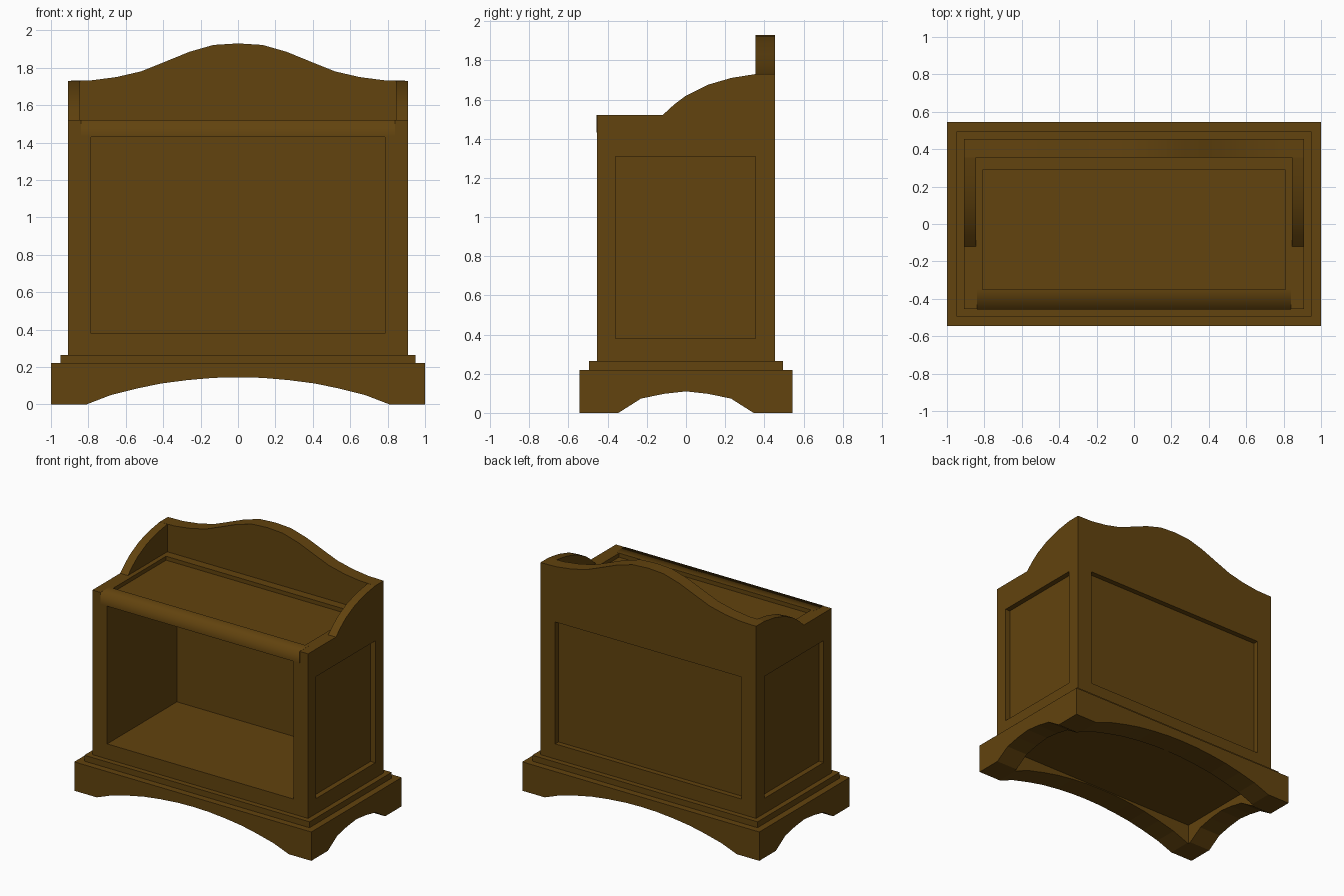
import bpy
import bmesh
import math

cube = bpy.data.objects.get("Cube")
if cube:
    bpy.data.objects.remove(cube, do_unlink=True)

# Single dark wood colour
wood = bpy.data.materials.new("dark_wood")
wood.use_nodes = True
COLOR = (0.122, 0.056, 0.0044, 1)
wood.diffuse_color = COLOR
for node in wood.node_tree.nodes:
    if node.type == 'BSDF_PRINCIPLED':
        node.inputs["Base Color"].default_value = COLOR
        node.inputs["Roughness"].default_value = 0.7


def prism(name, profile, axis, start, end):
    """Extrude a 2D profile (horizontal, z) along the x or y axis."""
    bm = bmesh.new()

    def place(p, d):
        return (d, p[0], p[1]) if axis == 'x' else (p[0], d, p[1])

    face = bm.faces.new([bm.verts.new(place(p, start)) for p in profile])
    moved = bmesh.ops.extrude_face_region(bm, geom=[face])["geom"]
    for v in moved:
        if isinstance(v, bmesh.types.BMVert):
            v.co['xyz'.index(axis)] = end
    bmesh.ops.recalc_face_normals(bm, faces=bm.faces)
    mesh = bpy.data.meshes.new(name)
    bm.to_mesh(mesh)
    bm.free()
    mesh.materials.append(wood)
    obj = bpy.data.objects.new(name, mesh)
    bpy.context.collection.objects.link(obj)
    return obj


def box(name, x, y, z):
    """Box from (min, max) ranges."""
    return prism(name, [(x[0], z[0]), (x[1], z[0]), (x[1], z[1]), (x[0], z[1])], 'y', *y)


def activate(obj):
    bpy.ops.object.select_all(action='DESELECT')
    obj.select_set(True)
    bpy.context.view_layer.objects.active = obj


def cut(obj, cutter):
    """Subtract the cutter and discard it."""
    cutter.hide_render = True
    mod = obj.modifiers.new("cut", 'BOOLEAN')
    mod.operation = 'DIFFERENCE'
    mod.solver = 'EXACT'
    mod.object = cutter
    activate(obj)
    bpy.ops.object.modifier_apply(modifier=mod.name)
    bpy.data.objects.remove(cutter, do_unlink=True)


def smooth(obj):
    activate(obj)
    bpy.ops.object.shade_smooth_by_angle(angle=math.radians(30))


def mirrored(half):
    """Complete a half profile that begins on the centre line."""
    return [(-u, z) for u, z in reversed(half[1:])] + half


# Plinth: hollow below, with an arch through each wall
plinth = box("plinth", (-1, 1), (-0.545, 0.545), (0, 0.22))
cut(plinth, box("plinth_hollow", (-0.82, 0.82), (-0.365, 0.365), (-0.1, 0.15)))
long_arch = [(0, 0.145), (0.13, 0.142), (0.27, 0.13), (0.41, 0.112),
             (0.54, 0.085), (0.68, 0.05), (0.81, 0), (0.81, -0.1)]
short_arch = [(0, 0.11), (0.115, 0.097), (0.23, 0.073), (0.345, 0), (0.345, -0.1)]
cut(plinth, prism("long_arch", mirrored(long_arch), 'y', -0.7, 0.7))
cut(plinth, prism("short_arch", mirrored(short_arch), 'x', -1.2, 1.2))

# Step between plinth and cabinet
box("plinth_step", (-0.95, 0.95), (-0.495, 0.495), (0.22, 0.265))

# Cabinet with open front and recessed side, back and top panels
cabinet = box("cabinet", (-0.91, 0.91), (-0.455, 0.455), (0.265, 1.52))
cut(cabinet, box("front_opening", (-0.785, 0.785), (-0.6, 0.385), (0.38, 1.43)))
cut(cabinet, box("back_recess", (-0.785, 0.785), (0.415, 0.6), (0.38, 1.31)))
cut(cabinet, box("top_recess", (-0.81, 0.81), (-0.35, 0.29), (1.49, 1.7)))
for side in (-1, 1):
    span = sorted((side * 0.87, side * 1.1))
    cut(cabinet, box("side_recess", span, (-0.36, 0.355), (0.38, 1.31)))

# Front rail with a softly shaded upper edge
rail = box("front_rail", (-0.84, 0.84), (-0.456, -0.35), (1.431, 1.521))
for poly in rail.data.polygons:
    poly.use_smooth = poly.normal.y < -0.5 or poly.normal.z > 0.5

# Wavy back board
wave = [(0, 1.93), (0.13, 1.922), (0.26, 1.885), (0.39, 1.832), (0.52, 1.78),
        (0.65, 1.75), (0.78, 1.733), (0.91, 1.73), (0.91, 1.52)]
smooth(prism("back_board", mirrored(wave), 'y', 0.355, 0.455))

# Curved side brackets on the top
curve = [(-0.12, 1.52), (-0.06, 1.575), (0, 1.62), (0.11, 1.675),
         (0.23, 1.71), (0.355, 1.73), (0.355, 1.52)]
for label, side in (("left", 1), ("right", -1)):
    smooth(prism(label + "_bracket", curve, 'x', side * 0.845, side * 0.91))
